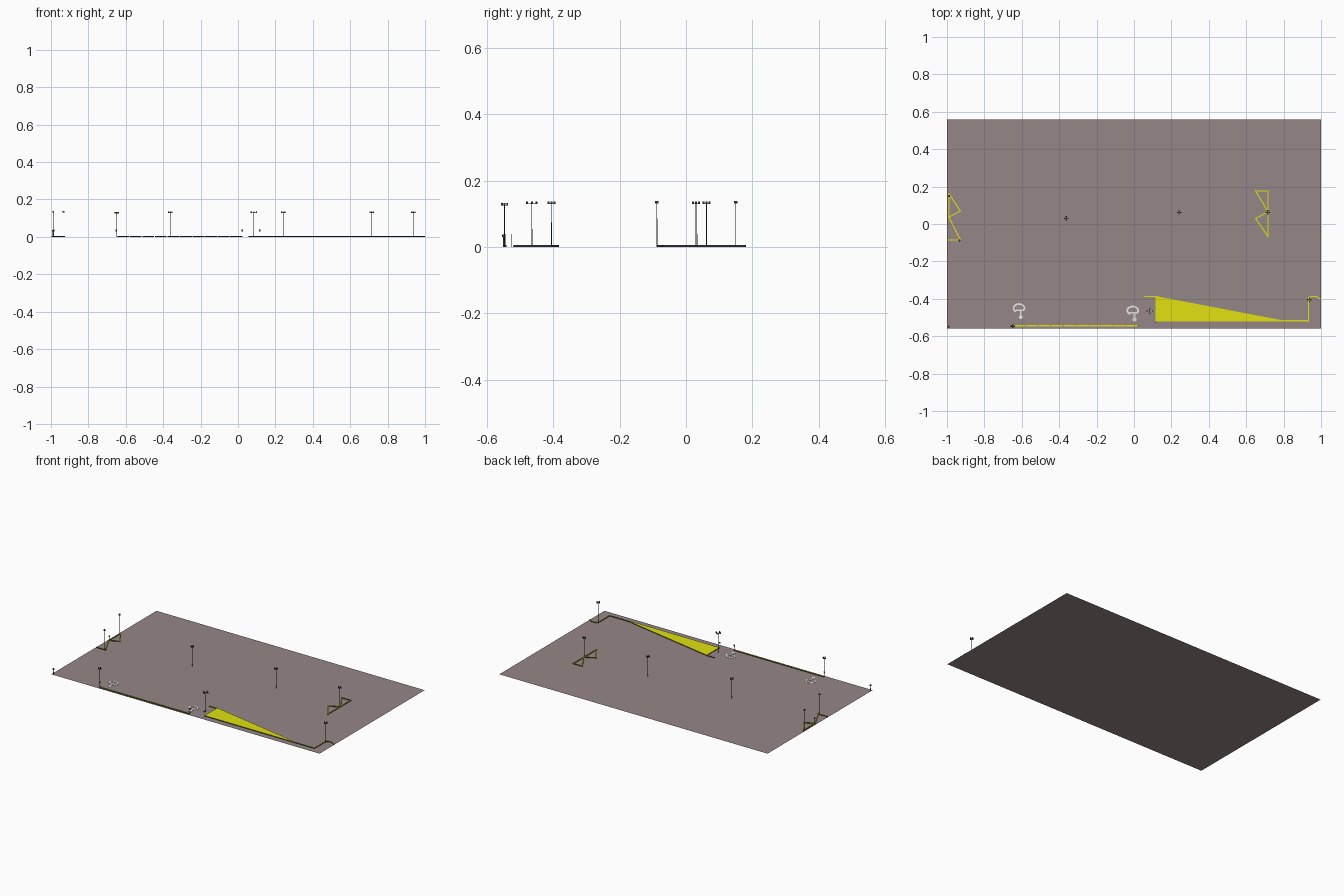
import bpy, bmesh, math
from mathutils import Vector, Matrix

if "Cube" in bpy.data.objects:
    bpy.data.objects.remove(bpy.data.objects["Cube"])


def material(name, rgb):
    m = bpy.data.materials.new(name)
    m.diffuse_color = (*rgb, 1)
    m.use_nodes = True
    m.node_tree.nodes["Principled BSDF"].inputs["Base Color"].default_value = m.diffuse_color
    return m


ASPHALT = material("asphalt", (0.30, 0.245, 0.24))
YELLOW = material("yellow paint", (0.75, 0.75, 0.005))
WHITE = material("white paint", (0.85, 0.85, 0.85))
DARK = material("dark metal", (0.05, 0.05, 0.05))


def finish(name, bm, *mats):
    me = bpy.data.meshes.new(name)
    bm.to_mesh(me)
    bm.free()
    for m in mats:
        me.materials.append(m)
    ob = bpy.data.objects.new(name, me)
    bpy.context.collection.objects.link(ob)
    return ob


def box(bm, c, s):
    bmesh.ops.create_cube(bm, size=1, matrix=Matrix.Translation(c) @ Matrix.Diagonal((*s, 1)))


def prism(bm, pts, z0, z1):
    """Extruded flat outline, open underneath; the top uses slot 0, the sides slot 1."""
    top = [bm.verts.new((x, y, z1)) for x, y in pts]
    low = [bm.verts.new((x, y, z0)) for x, y in pts]
    f = bm.faces.new(top)
    f.normal_update()
    if f.normal.z < 0:
        f.normal_flip()
    n = len(pts)
    for i in range(n):
        j = (i + 1) % n
        bm.faces.new((low[i], low[j], top[j], top[i])).material_index = 1
    return bm


def strip(bm, pts, w, z0, z1):
    """Straight bars along a path."""
    for a, b in zip(pts, pts[1:]):
        a, b = Vector(a), Vector(b)
        d = (b - a).normalized()
        n = Vector((-d.y, d.x)) * w / 2
        e = d * w / 2
        prism(bm, [a - e - n, b + e - n, b + e + n, a - e + n], z0, z1)


# Ground sheet
bm = bmesh.new()
bmesh.ops.create_grid(bm, x_segments=1, y_segments=1, size=1, matrix=Matrix.Diagonal((1, 0.56, 1, 1)))
finish("parking_ground", bm, ASPHALT)

# Curbs: islands left and right, then the entrance edge
CURB = 0.005
curbs = {
    "left_island_curb": [(-0.928, 0.068), (-0.99, 0.163), (-0.99, 0.037), (-0.928, 0.068), (-0.99, 0.037),
                         (-0.928, -0.085), (-0.994, -0.085)],
    "right_island_curb": [(0.717, 0.065), (0.717, 0.177), (0.65, 0.177), (0.717, 0.065), (0.65, 0.03),
                          (0.717, -0.068), (0.717, 0.065)],
    "entrance_curb": [(0.06, -0.387), (0.117, -0.387)],
    "exit_curb": [(0.78, -0.517), (0.932, -0.517), (0.932, -0.395), (0.945, -0.387), (0.975, -0.387),
                  (0.995, -0.402)],
}
for name, pts in curbs.items():
    bm = bmesh.new()
    strip(bm, pts, 0.006, 0.0003, CURB)
    finish(name, bm, YELLOW, DARK)

# Hatched-off wedge
bm = bmesh.new()
prism(bm, [(0.115, -0.385), (0.115, -0.52), (0.82, -0.52)], 0.0003, CURB)
finish("yellow_wedge", bm, YELLOW, DARK)

# Front wheel stops in a row
bm = bmesh.new()
for i in range(10):
    x = -0.645 + i * 0.067
    strip(bm, [(x + 0.004, -0.545), (x + 0.059, -0.545)], 0.008, 0.0003, CURB)
finish("wheel_stops", bm, YELLOW, DARK)

# White bay symbols: open ring, seat bar, back and round head
for k, (cx, cy) in enumerate([(-0.615, -0.45), (-0.007, -0.463)]):
    bm = bmesh.new()
    ring = [(cx + 0.029 * math.cos(math.radians(a)), cy + 0.022 * math.sin(math.radians(a)))
            for a in range(-30, 231, 20)]
    strip(bm, ring, 0.009, 0.0003, 0.002)
    strip(bm, [(cx - 0.012, cy - 0.012), (cx + 0.022, cy - 0.012)], 0.008, 0.0003, 0.0022)
    strip(bm, [(cx + 0.01, cy - 0.012), (cx + 0.01, cy - 0.04)], 0.009, 0.0003, 0.0024)
    prism(bm, [(cx + 0.01 + 0.011 * math.cos(i * math.tau / 10), cy - 0.048 + 0.011 * math.sin(i * math.tau / 10))
               for i in range(10)], 0.0003, 0.0026)
    finish(f"bay_symbol_{k + 1}", bm, WHITE, WHITE)


def pole(bm, x, y, h, r):
    bmesh.ops.create_cone(bm, cap_ends=True, segments=6, radius1=r, radius2=r * 0.8, depth=h,
                          matrix=Matrix.Translation((x, y, h / 2)))


# Tall lamps with crossed arms and small lamp boxes: x, y, height, head reach
lamps = [(-0.362, 0.03, 0.13, 0.009), (0.241, 0.062, 0.13, 0.009), (0.715, 0.062, 0.13, 0.009),
         (0.938, -0.405, 0.13, 0.009), (0.085, -0.465, 0.13, 0.014), (-0.648, -0.547, 0.126, 0.008),
         (-0.988, 0.15, 0.132, 0.002), (-0.933, -0.088, 0.132, 0.002)]
for k, (x, y, h, r) in enumerate(lamps):
    bm = bmesh.new()
    pole(bm, x, y, h, 0.0015)
    box(bm, (x, y, h), (2 * r, 0.002, 0.002))
    box(bm, (x, y, h), (0.002, 2 * r, 0.002))
    for dx, dy in ((1, 0), (-1, 0), (0, 1), (0, -1)):
        box(bm, (x + dx * r, y + dy * r, h + 0.003), (0.006, 0.006, 0.008))
    finish(f"lamp_post_{k + 1}", bm, DARK)

# Small sign posts
for k, (x, y) in enumerate([(-0.65, -0.545), (0.022, -0.545), (0.115, -0.525), (-0.985, 0.035)]):
    bm = bmesh.new()
    pole(bm, x, y, 0.03, 0.0006)
    box(bm, (x, y, 0.034), (0.008, 0.002, 0.009))
    finish(f"small_sign_{k + 1}", bm, DARK)

# Corner bollard
bm = bmesh.new()
pole(bm, -0.99, -0.55, 0.036, 0.0025)
box(bm, (-0.99, -0.55, 0.034), (0.009, 0.009, 0.008))
finish("corner_bollard", bm, DARK)
